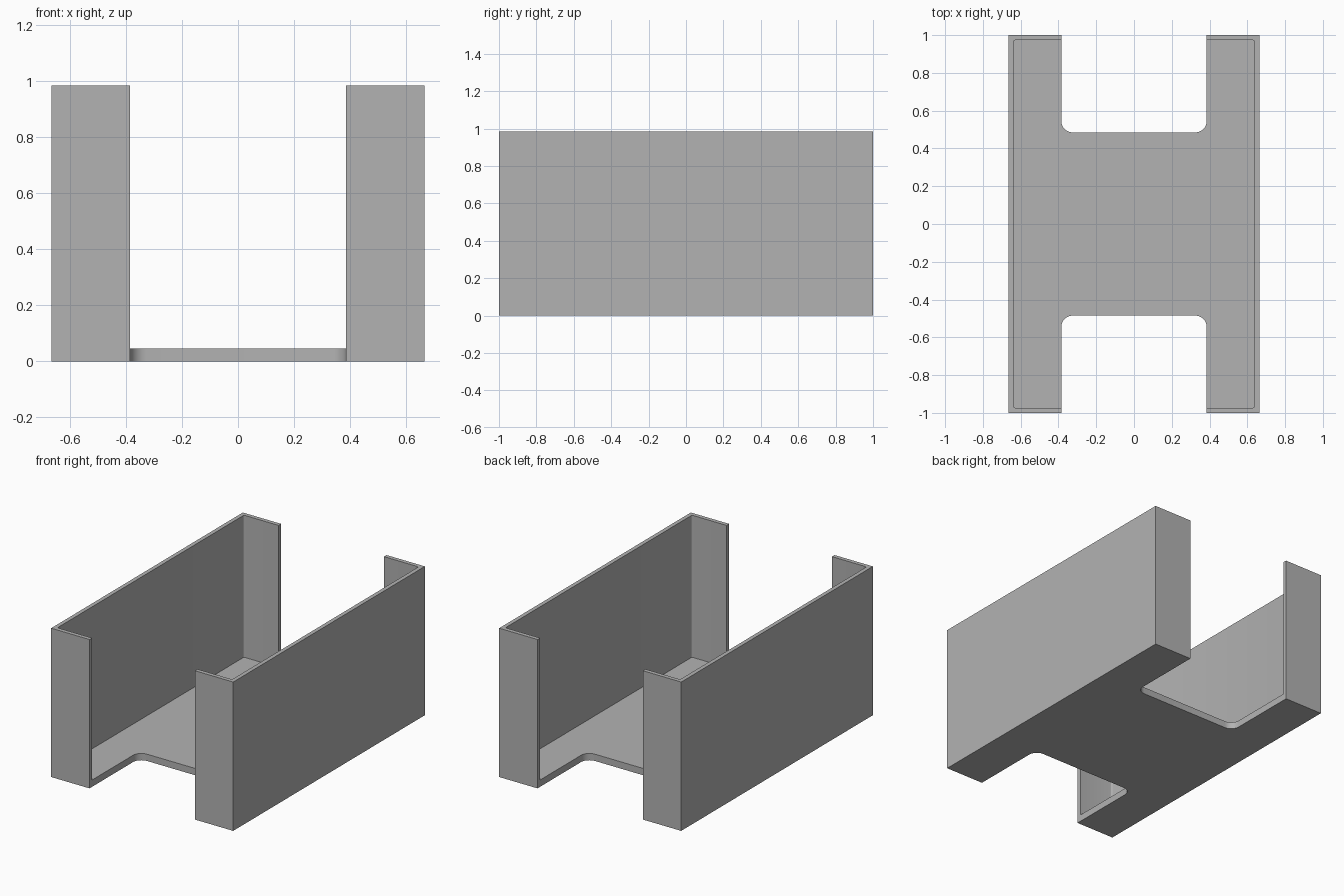
import bpy
import bmesh
from math import cos, sin, pi, radians

cube = bpy.data.objects.get("Cube")
if cube:
    bpy.data.objects.remove(cube, do_unlink=True)

WIDTH, LENGTH, HEIGHT = 1.33, 2.0, 0.983
WALL, FLOOR = 0.027, 0.045
OPENING, NOTCH_Y = 0.77, 0.485

grey = bpy.data.materials.new("light_grey")
grey.use_nodes = True
color = (0.45, 0.45, 0.45, 1)
grey.diffuse_color = color
grey.node_tree.nodes["Principled BSDF"].inputs["Base Color"].default_value = color


def block(name, x0, x1, y0, y1, z0, z1, radius=0, steps=8):
    """Upright box with optionally rounded vertical edges."""
    corners = [(x1, y1, 0), (x0, y1, 1), (x0, y0, 2), (x1, y0, 3)]
    cx, cy = (x0 + x1) / 2, (y0 + y1) / 2
    bm = bmesh.new()
    ring = []
    for x, y, quarter in corners:
        if radius == 0:
            ring.append(bm.verts.new((x, y, z0)))
            continue
        ox = x - radius if x > cx else x + radius
        oy = y - radius if y > cy else y + radius
        for i in range(steps + 1):
            a = (quarter + i / steps) * pi / 2
            ring.append(bm.verts.new((ox + radius * cos(a), oy + radius * sin(a), z0)))
    base = bm.faces.new(ring)
    top = bmesh.ops.extrude_face_region(bm, geom=[base])["geom"]
    verts = [v for v in top if isinstance(v, bmesh.types.BMVert)]
    bmesh.ops.translate(bm, verts=verts, vec=(0, 0, z1 - z0))
    bmesh.ops.recalc_face_normals(bm, faces=bm.faces)
    mesh = bpy.data.meshes.new(name)
    bm.to_mesh(mesh)
    bm.free()
    mesh.materials.append(grey)
    obj = bpy.data.objects.new(name, mesh)
    bpy.context.collection.objects.link(obj)
    return obj


# Solid outer body of the open tray
hx, hy, ho = WIDTH / 2, LENGTH / 2, OPENING / 2
tray = block("open_ended_tray", -hx, hx, -hy, hy, 0, HEIGHT)

# Interior above the floor, then the rounded end openings
cutters = [
    block("cavity_cutter", -hx + WALL, hx - WALL, -hy + WALL, hy - WALL,
          FLOOR, HEIGHT + 0.2, radius=0.01, steps=4),
    block("back_opening_cutter", -ho, ho, NOTCH_Y, hy + 0.3, -0.2, HEIGHT + 0.3, radius=0.06),
    block("front_opening_cutter", -ho, ho, -hy - 0.3, -NOTCH_Y, -0.2, HEIGHT + 0.3, radius=0.06),
]

bpy.ops.object.select_all(action="DESELECT")
bpy.context.view_layer.objects.active = tray
tray.select_set(True)
for cutter in cutters:
    cutter.hide_render = True
    mod = tray.modifiers.new(cutter.name, "BOOLEAN")
    mod.operation = "DIFFERENCE"
    mod.solver = "EXACT"
    mod.object = cutter
    bpy.ops.object.modifier_apply(modifier=mod.name)
    bpy.data.objects.remove(cutter, do_unlink=True)

# Smooth the fillets, keep the corners crisp
bpy.ops.object.shade_smooth_by_angle(angle=radians(30))
